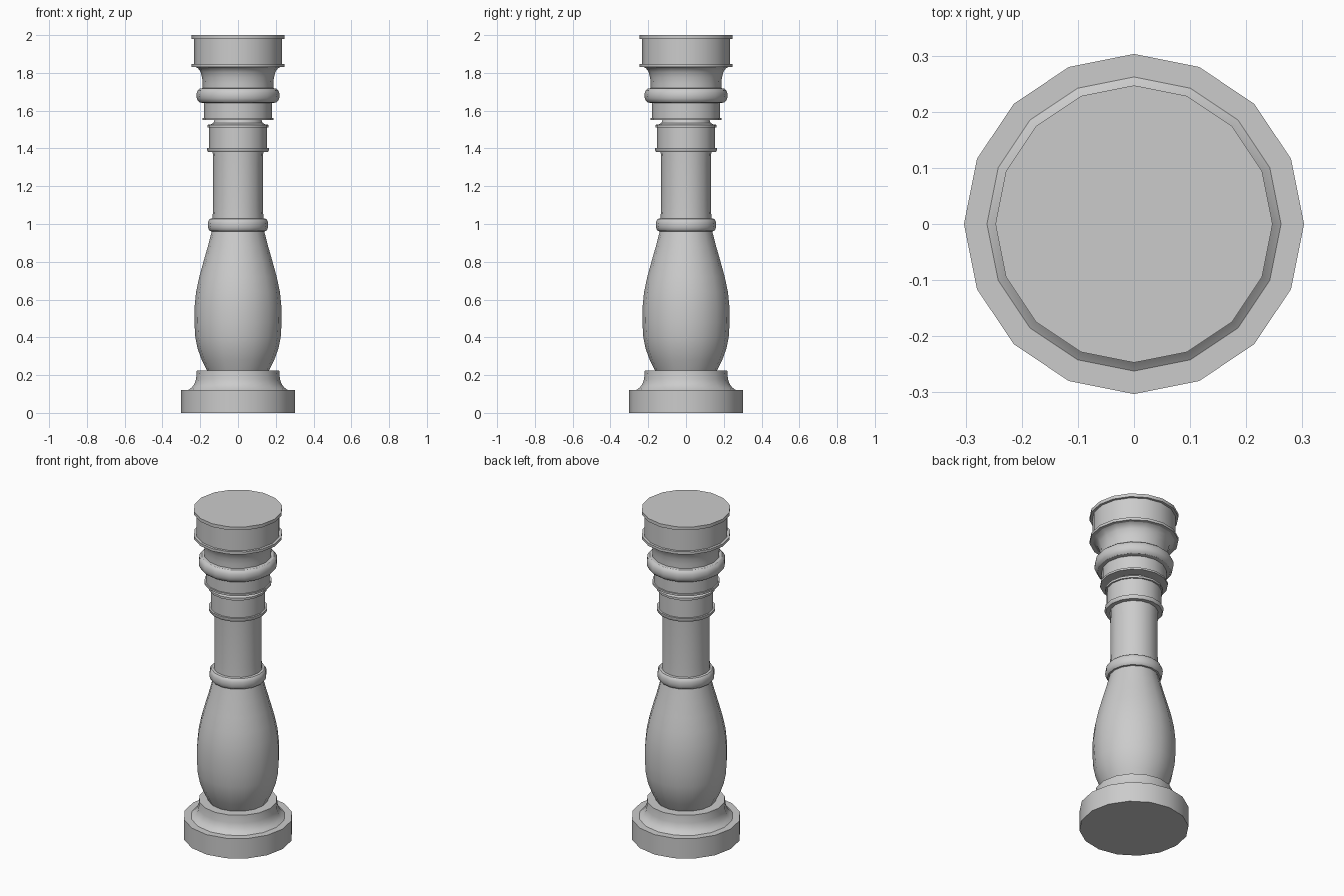
import bpy, bmesh, math

SIDES = 16

cube = bpy.data.objects.get("Cube")
if cube:
    bpy.data.objects.remove(cube, do_unlink=True)

stone = bpy.data.materials.new("grey stone")
stone.use_nodes = True
grey = (0.6, 0.6, 0.6, 1)
stone.diffuse_color = grey
stone.node_tree.nodes["Principled BSDF"].inputs["Base Color"].default_value = grey


def lathe(name, profile):
    """Spin a bottom-to-top (radius, height) profile around z."""
    bm = bmesh.new()
    rings = []
    for r, z in profile:
        if r == 0:
            rings.append(None)
            continue
        rings.append([bm.verts.new((r * math.cos(math.tau * i / SIDES),
                                    r * math.sin(math.tau * i / SIDES), z))
                      for i in range(SIDES)])
    for a, b in zip(rings, rings[1:]):
        if a is None:                      # flat bottom cap
            bm.faces.new(b[::-1])
        elif b is None:                    # flat top cap
            bm.faces.new(a)
        else:
            for i in range(SIDES):
                j = (i + 1) % SIDES
                bm.faces.new((a[i], a[j], b[j], b[i]))
    mesh = bpy.data.meshes.new(name)
    bm.to_mesh(mesh)
    bm.free()
    mesh.materials.append(stone)
    obj = bpy.data.objects.new(name, mesh)
    bpy.context.collection.objects.link(obj)
    bpy.ops.object.select_all(action="DESELECT")
    obj.select_set(True)
    bpy.context.view_layer.objects.active = obj
    bpy.ops.object.shade_smooth_by_angle(angle=math.radians(32))
    return obj


def bead(inner, outer, low, high, steps=8):
    """Half-round moulding profile."""
    mid, half = (low + high) / 2, (high - low) / 2
    return [(inner + (outer - inner) * math.sin(math.pi * k / steps) ** 0.6,
             mid - half * math.cos(math.pi * k / steps)) for k in range(steps + 1)]


# Plinth with a concave shoulder
lathe("base", [(0, 0), (0.303, 0), (0.303, 0.122), (0.262, 0.122), (0.244, 0.135),
               (0.23, 0.155), (0.222, 0.18), (0.218, 0.225), (0.165, 0.225)])

# Swelling lower body
lathe("bulb", [(0.165, 0.225), (0.192, 0.28), (0.214, 0.34), (0.226, 0.4),
               (0.231, 0.48), (0.23, 0.56), (0.222, 0.64), (0.205, 0.72),
               (0.183, 0.8), (0.16, 0.88), (0.138, 0.965)])

lathe("waist_ring", bead(0.133, 0.16, 0.96, 1.03))
lathe("shaft", [(0.135, 1.025), (0.132, 1.09), (0.132, 1.32), (0.134, 1.385)])

# Collar between two thin lips
lathe("collar", [(0.132, 1.38), (0.158, 1.38), (0.164, 1.39), (0.164, 1.402),
                 (0.153, 1.402), (0.153, 1.512), (0.162, 1.512), (0.162, 1.525),
                 (0.142, 1.528), (0.13, 1.536), (0.125, 1.55)])

# Neck drum, bead and flared throat
lathe("neck", [(0.125, 1.55), (0.188, 1.55), (0.188, 1.562), (0.18, 1.562),
               (0.18, 1.65)])
lathe("neck_ring", bead(0.18, 0.22, 1.64, 1.72))
lathe("throat", [(0.187, 1.715), (0.187, 1.745), (0.19, 1.775), (0.198, 1.805),
                 (0.212, 1.825), (0.226, 1.832)])

# Capital between two thin lips
lathe("capital", [(0.226, 1.832), (0.247, 1.832), (0.247, 1.848), (0.232, 1.848),
                  (0.232, 1.98), (0.247, 1.98), (0.247, 2), (0, 2)])
